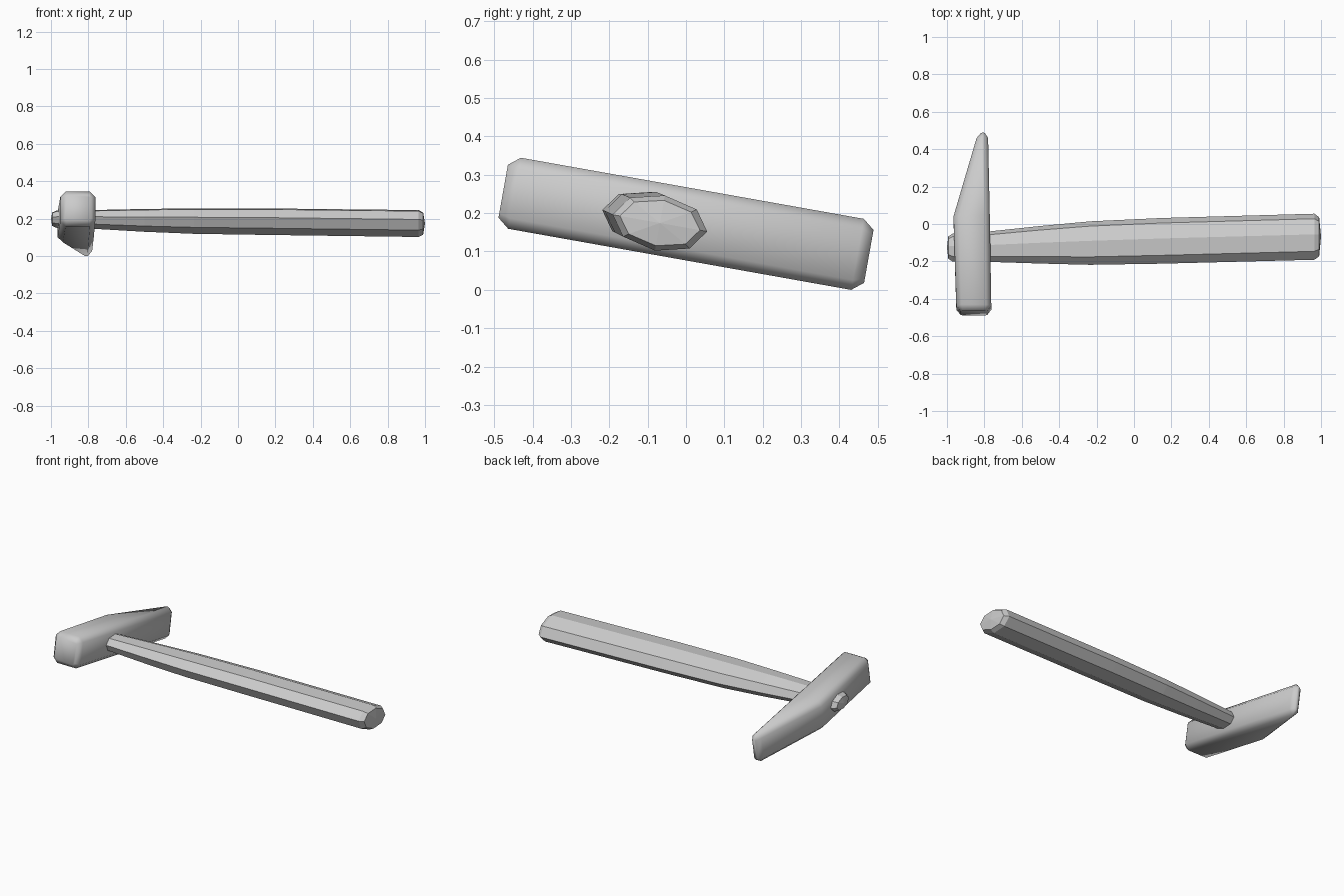
import bpy, bmesh, math

if "Cube" in bpy.data.objects:
    bpy.data.objects.remove(bpy.data.objects["Cube"])

TILT = math.radians(10.1)
C, S = math.cos(TILT), math.sin(TILT)


def tilted(x, u, v, cy, cz):
    """Point in the tilted hammer frame: u runs along the head, v across it."""
    return (x, cy + u * C + v * S, cz - u * S + v * C)


def loft(name, rings, tips=(None, None)):
    """Skin equal-sized rings; each end is a flat face or a fan to a tip."""
    bm = bmesh.new()
    rows = [[bm.verts.new(p) for p in ring] for ring in rings]
    n = len(rows[0])
    for r0, r1 in zip(rows, rows[1:]):
        for i in range(n):
            j = (i + 1) % n
            bm.faces.new((r0[i], r0[j], r1[j], r1[i]))
    for row, tip in ((rows[0], tips[0]), (rows[-1], tips[1])):
        if tip is None:
            bm.faces.new(row)
        else:
            t = bm.verts.new(tip)
            for i in range(n):
                bm.faces.new((row[i], row[(i + 1) % n], t))
    bmesh.ops.recalc_face_normals(bm, faces=bm.faces)
    mesh = bpy.data.meshes.new(name)
    bm.to_mesh(mesh)
    bm.free()
    obj = bpy.data.objects.new(name, mesh)
    bpy.context.collection.objects.link(obj)
    return obj


def head_ring(u, x0, x1, h, c):
    """Rectangle with chamfered corners, x0..x1 wide and 2h tall."""
    cx = min(c, (x1 - x0) * 0.4)
    pts = [(x0 + cx, -h), (x1 - cx, -h), (x1, -h + c), (x1, h - c),
           (x1 - cx, h), (x0 + cx, h), (x0, h - c), (x0, -h + c)]
    return [tilted(x, u, v, 0, 0.172) for x, v in pts]


# Head: square striking face at -y, wedge peen at +y
head = loft("head", [head_ring(*s) for s in (
    (-0.484, -0.927, -0.785, 0.070, 0.012),
    (-0.454, -0.950, -0.763, 0.094, 0.028),
    (0.030, -0.965, -0.771, 0.094, 0.028),
    (0.454, -0.842, -0.780, 0.094, 0.026),
    (0.484, -0.818, -0.797, 0.070, 0.010))])
for p in head.data.polygons:
    p.use_smooth = True


def handle_ring(x, cy, cz, a, b):
    """Eight-sided oval cross-section."""
    return [tilted(x, a * math.cos(i * math.pi / 4),
                   b * math.sin(i * math.pi / 4), cy, cz) for i in range(8)]


# Handle: swelling octagonal shaft that passes through the head
loft("handle", [handle_ring(*s) for s in (
    (-0.993, -0.126, 0.197, 0.060, 0.037),
    (-0.970, -0.126, 0.197, 0.076, 0.047),
    (-0.770, -0.121, 0.196, 0.083, 0.051),
    (-0.500, -0.111, 0.191, 0.102, 0.062),
    (-0.235, -0.102, 0.187, 0.118, 0.069),
    (0.150, -0.090, 0.184, 0.124, 0.072),
    (0.965, -0.068, 0.174, 0.125, 0.073),
    (0.990, -0.068, 0.174, 0.106, 0.060))],
    tips=((-1.0, -0.126, 0.197), (1.0, -0.068, 0.174)))
